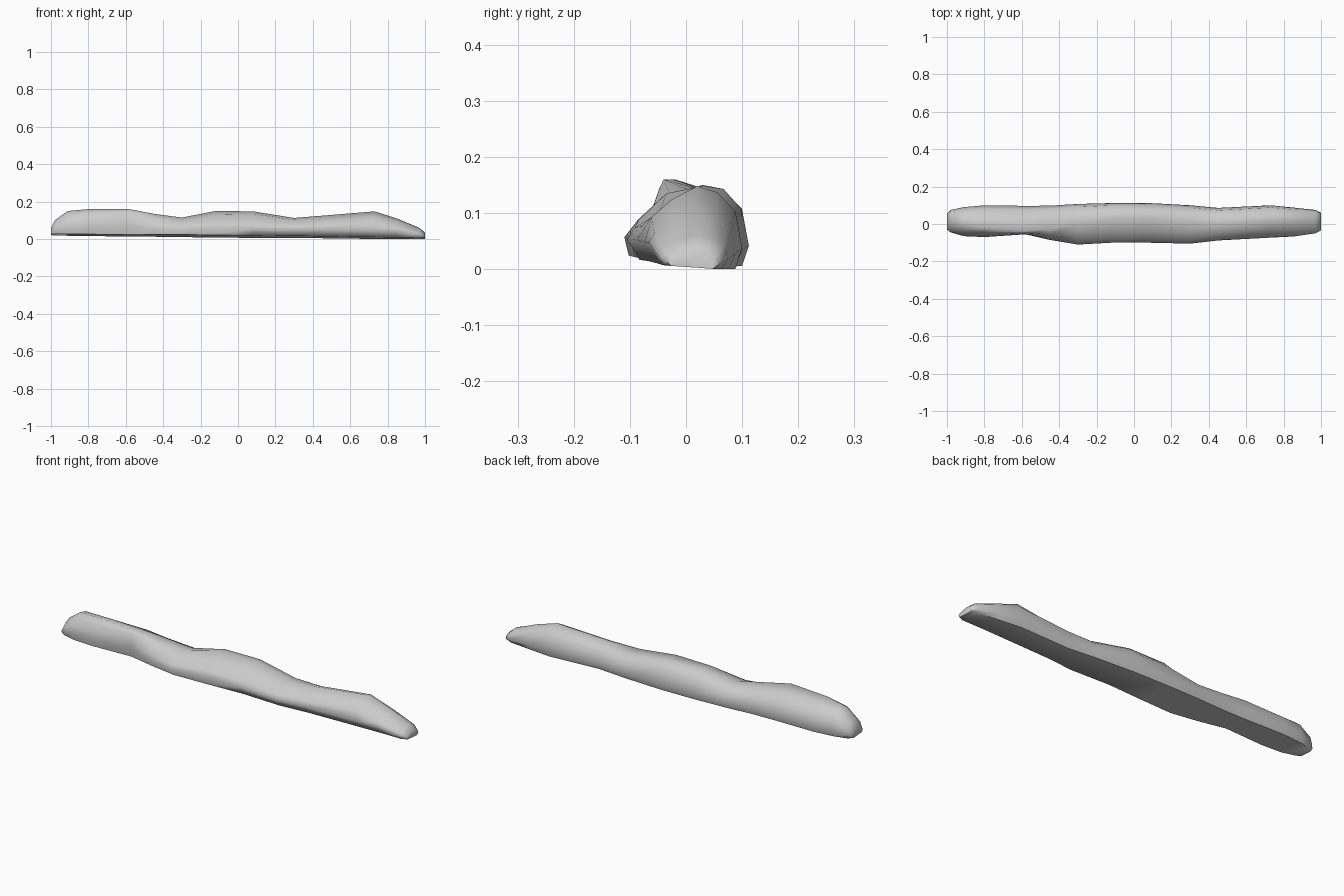
import bpy
import bmesh
import random

random.seed(4)

default_cube = bpy.data.objects.get("Cube")
if default_cube:
    bpy.data.objects.remove(default_cube, do_unlink=True)

# Pale stone material
stone = bpy.data.materials.new("pale_grey_stone")
stone.use_nodes = True
stone_colour = (0.6, 0.6, 0.6, 1)
stone.diffuse_color = stone_colour
stone.node_tree.nodes["Principled BSDF"].inputs["Base Color"].default_value = stone_colour

# Stations along the ridge: x, front edge, back edge, crest height, crest y
stations = [
    (-1, -.03, .055, .055, .01),
    (-.98, -.045, .075, .1, .01),
    (-.91, -.065, .09, .15, .0),
    (-.8, -.07, .1, .16, -.02),
    (-.58, -.055, .097, .16, -.04),
    (-.45, -.085, .098, .135, -.03),
    (-.3, -.11, .107, .115, .0),
    (-.12, -.1, .112, .15, .03),
    (.08, -.1, .112, .148, .03),
    (.3, -.105, .1, .113, .01),
    (.45, -.088, .086, .125, .0),
    (.73, -.073, .1, .148, .02),
    (.85, -.067, .088, .11, .02),
    (.97, -.05, .075, .06, .02),
    (1, -.035, .06, .035, .02),
]


def ground_height(x, y):
    """Slightly tilted plane under the rock."""
    return max(0, .014 - .01 * x - .07 * y)


def mix(a, b, amount):
    return a + (b - a) * amount


def cross_section(x, front, back, crest, crest_y):
    """Lumpy half-round outline from the front foot over to the back foot."""
    middle = abs(x) < .9
    wobble = lambda: random.uniform(-.06, .06) if middle else 0
    undercut = .022 if 0 < x < .95 else .008
    # (y, fraction of the height)
    outline = [
        (front + undercut, 0),
        (front, .32 + wobble()),
        (mix(front, crest_y, .12), .58 + wobble()),
        (mix(front, crest_y, .5), .85 + wobble()),
        (crest_y, 1),
        (mix(crest_y, back, .45), .92 + wobble()),
        (mix(crest_y, back, .85), .7 + wobble()),
        (back, .28 + wobble()),
        (back - .012, 0),
    ]
    points = []
    for y, fraction in outline:
        base = ground_height(x, y)
        points.append((x, y, mix(base, crest, fraction)))
    return points


# Rock body lofted through the sections
bm = bmesh.new()
rings = [[bm.verts.new(p) for p in cross_section(*s)] for s in stations]
for ring, following in zip(rings, rings[1:]):
    count = len(ring)
    for i in range(count):
        j = (i + 1) % count
        bm.faces.new((ring[i], ring[j], following[j], following[i]))

# End caps
bm.faces.new(rings[0])
bm.faces.new(rings[-1])
bmesh.ops.triangulate(bm, faces=[f for f in bm.faces if len(f.verts) > 4])
bmesh.ops.recalc_face_normals(bm, faces=bm.faces[:])

mesh = bpy.data.meshes.new("long_rock")
bm.to_mesh(mesh)
bm.free()
mesh.materials.append(stone)

rock = bpy.data.objects.new("long_rock", mesh)
bpy.context.collection.objects.link(rock)

# Soft stone surface with a crisp underside
bpy.context.view_layer.objects.active = rock
rock.select_set(True)
bpy.ops.object.shade_smooth_by_angle(angle=1.1)
